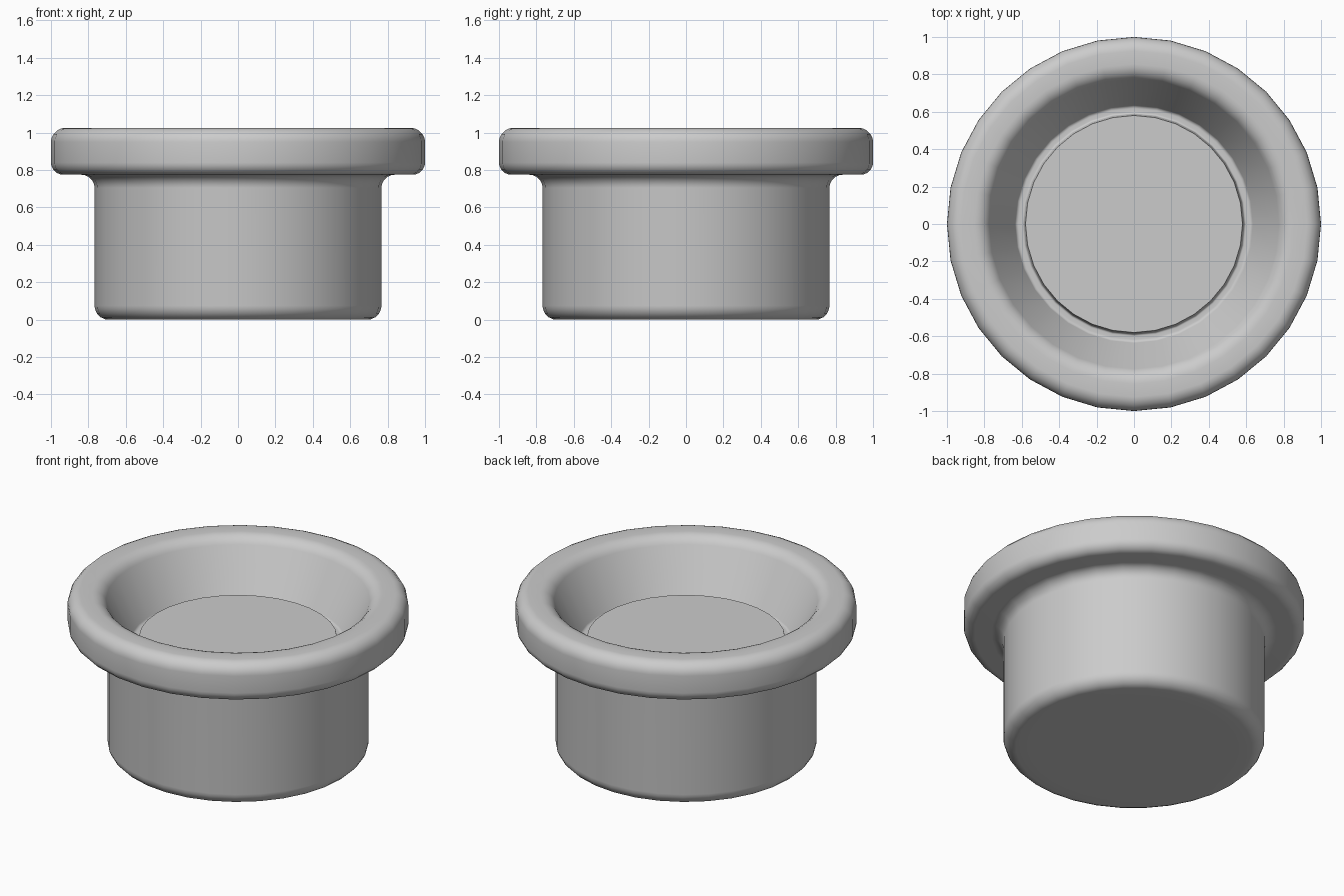
import bpy, bmesh, math
from mathutils import Vector

cube = bpy.data.objects.get("Cube")
if cube:
    bpy.data.objects.remove(cube, do_unlink=True)

SIDES = 32

# Single grey material
grey = bpy.data.materials.new("mid_grey")
grey.use_nodes = True
colour = (0.6, 0.6, 0.6, 1.0)
grey.diffuse_color = colour
grey.node_tree.nodes["Principled BSDF"].inputs["Base Color"].default_value = colour


def round_corners(corners, steps=5):
    """Turn (radius, height, fillet) corners into a rounded profile."""
    pts = []
    for i, (r, z, fillet) in enumerate(corners):
        p = Vector((r, z))
        if not fillet:
            pts.append(p)
            continue
        a = (Vector(corners[i - 1][:2]) - p).normalized()
        b = (Vector(corners[i + 1][:2]) - p).normalized()
        half = math.acos(a.dot(b)) / 2
        reach = fillet / math.tan(half)
        centre = p + (a + b).normalized() * fillet / math.sin(half)
        start, end = p + a * reach - centre, p + b * reach - centre
        for k in range(steps + 1):
            pts.append(centre + start.lerp(end, k / steps).normalized() * fillet)
    return pts


def lathe(name, profile):
    """Revolve a profile about z and cap both ends flat."""
    bm = bmesh.new()
    rings = []
    for r, z in profile:
        angles = [math.tau * k / SIDES for k in range(SIDES)]
        rings.append([bm.verts.new((r * math.cos(a), r * math.sin(a), z)) for a in angles])
    for low, high in zip(rings, rings[1:]):
        for k in range(SIDES):
            n = (k + 1) % SIDES
            bm.faces.new((low[k], low[n], high[n], high[k]))
    bm.faces.new(list(reversed(rings[0])))
    bm.faces.new(rings[-1])
    mesh = bpy.data.meshes.new(name)
    bm.to_mesh(mesh)
    bm.free()
    mesh.materials.append(grey)
    obj = bpy.data.objects.new(name, mesh)
    bpy.context.collection.objects.link(obj)
    bpy.ops.object.select_all(action='DESELECT')
    obj.select_set(True)
    bpy.context.view_layer.objects.active = obj
    bpy.ops.object.shade_smooth_by_angle(angle=math.radians(35))


# Body, flange, sloped bowl, and the groove around the raised floor
corners = [
    (0.60, 0.0, 0),
    (0.767, 0.0, 0.075),     # rounded foot
    (0.767, 0.775, 0.07),    # fillet under the flange
    (1.0, 0.775, 0.065),     # flange lower edge
    (1.0, 1.025, 0.075),     # flange upper edge
    (0.80, 1.025, 0.09),     # inner lip
    (0.63, 0.69, 0.02),      # groove
    (0.59, 0.69, 0.012),
    (0.58, 0.74, 0),         # raised floor edge
]
lathe("flanged_cup", round_corners(corners))
